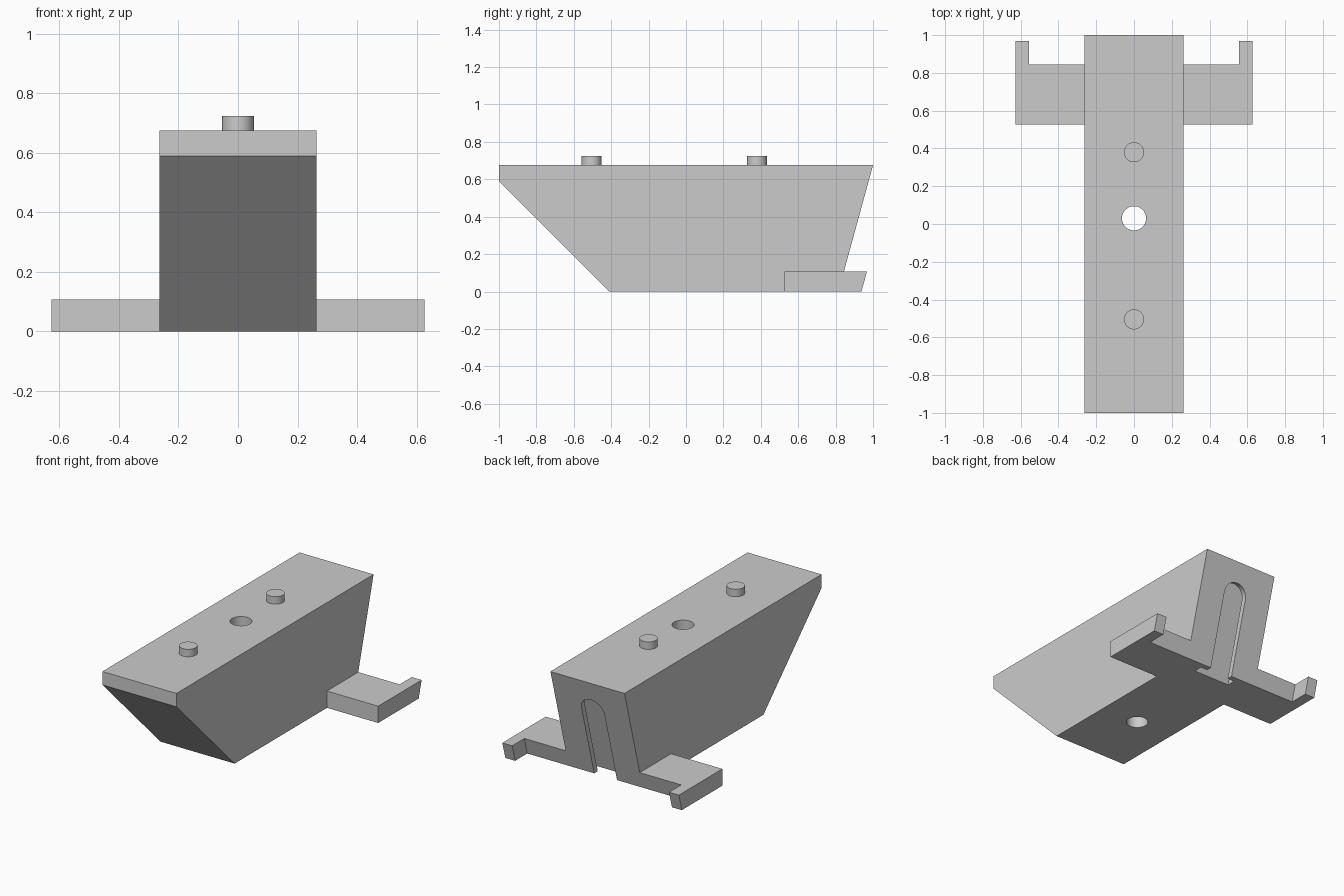
import bpy
import bmesh
import math
from mathutils import Matrix

if "Cube" in bpy.data.objects:
    bpy.data.objects.remove(bpy.data.objects["Cube"], do_unlink=True)

HALF_W = 0.263        # half width of the body
TOP = 0.676           # height of the flat top
BACK_FOOT = 0.815     # y of the sloping back at the floor
SLOPE = (1 - BACK_FOOT) / TOP
LEAN = math.atan(SLOPE)

grey = bpy.data.materials.new("light grey")
grey.use_nodes = True
colour = (0.6, 0.6, 0.6, 1)
grey.diffuse_color = colour
grey.node_tree.nodes["Principled BSDF"].inputs["Base Color"].default_value = colour


def prism(name, points, offset):
    """Extrude a closed outline of 3D points along an offset."""
    bm = bmesh.new()
    face = bm.faces.new([bm.verts.new(p) for p in points])
    out = bmesh.ops.extrude_face_region(bm, geom=[face])
    moved = [v for v in out["geom"] if isinstance(v, bmesh.types.BMVert)]
    bmesh.ops.translate(bm, verts=moved, vec=offset)
    bmesh.ops.recalc_face_normals(bm, faces=bm.faces)
    mesh = bpy.data.meshes.new(name)
    bm.to_mesh(mesh)
    bm.free()
    obj = bpy.data.objects.new(name, mesh)
    bpy.context.collection.objects.link(obj)
    mesh.materials.append(grey)
    return obj


def cylinder(name, radius, y, low, high):
    ring = [(radius * math.cos(a), y + radius * math.sin(a), low)
            for a in (math.tau * i / 48 for i in range(48))]
    return prism(name, ring, (0, 0, high - low))


def activate(obj):
    bpy.ops.object.select_all(action="DESELECT")
    obj.select_set(True)
    bpy.context.view_layer.objects.active = obj


def smooth(obj):
    activate(obj)
    bpy.ops.object.shade_smooth_by_angle(angle=math.radians(30))


def cut(target, cutter):
    mod = target.modifiers.new("cut", "BOOLEAN")
    mod.operation = "DIFFERENCE"
    mod.solver = "EXACT"
    mod.object = cutter
    activate(target)
    bpy.ops.object.modifier_apply(modifier=mod.name)
    bpy.data.objects.remove(cutter, do_unlink=True)


def arch_cutter(radius, near, far):
    """Round-topped slot leaning with the back, between two depths."""
    centre = 0.49
    outline = [(radius, -near, -0.2)]
    outline += [(radius * math.cos(a), -near, centre + radius * math.sin(a))
                for a in (math.pi * i / 24 for i in range(25))]
    outline.append((-radius, -near, -0.2))
    obj = prism("slot_cutter", outline, (0, near - far, 0))
    obj.hide_render = True
    obj.data.transform(Matrix.Translation((0, BACK_FOOT, 0)) @ Matrix.Rotation(-LEAN, 4, "X"))
    return obj


# Wedge body, with a through hole and a keyed hanging slot in the back
profile = [(-1, TOP), (1, TOP), (BACK_FOOT, 0), (-0.41, 0), (-1, 0.59)]
body = prism("body", [(-HALF_W, y, z) for y, z in profile], (2 * HALF_W, 0, 0))
cut(body, cylinder("hole_cutter", 0.064, 0.03, -0.1, 1))
cut(body, arch_cutter(0.081, -0.1, 0.06))
cut(body, arch_cutter(0.13, 0.034, 0.088))
smooth(body)

# Pins on top
for name, y in (("front_pin", -0.505), ("back_pin", 0.38)):
    smooth(cylinder(name, 0.053, y, TOP, 0.724))

# Side wings, each with a rear tab, whose back faces lean with the body
HEIGHT = 0.108
for name, side in (("left_wing", 1), ("right_wing", -1)):
    plan = [(HALF_W, 0.527), (0.627, 0.527), (0.627, 0.938),
            (0.557, 0.938), (0.557, BACK_FOOT), (HALF_W, BACK_FOOT)]
    wing = prism(name, [(side * x, y, 0) for x, y in plan], (0, 0, HEIGHT))
    for v in wing.data.vertices:
        if v.co.z > 0 and v.co.y > 0.6:
            v.co.y += SLOPE * v.co.z
